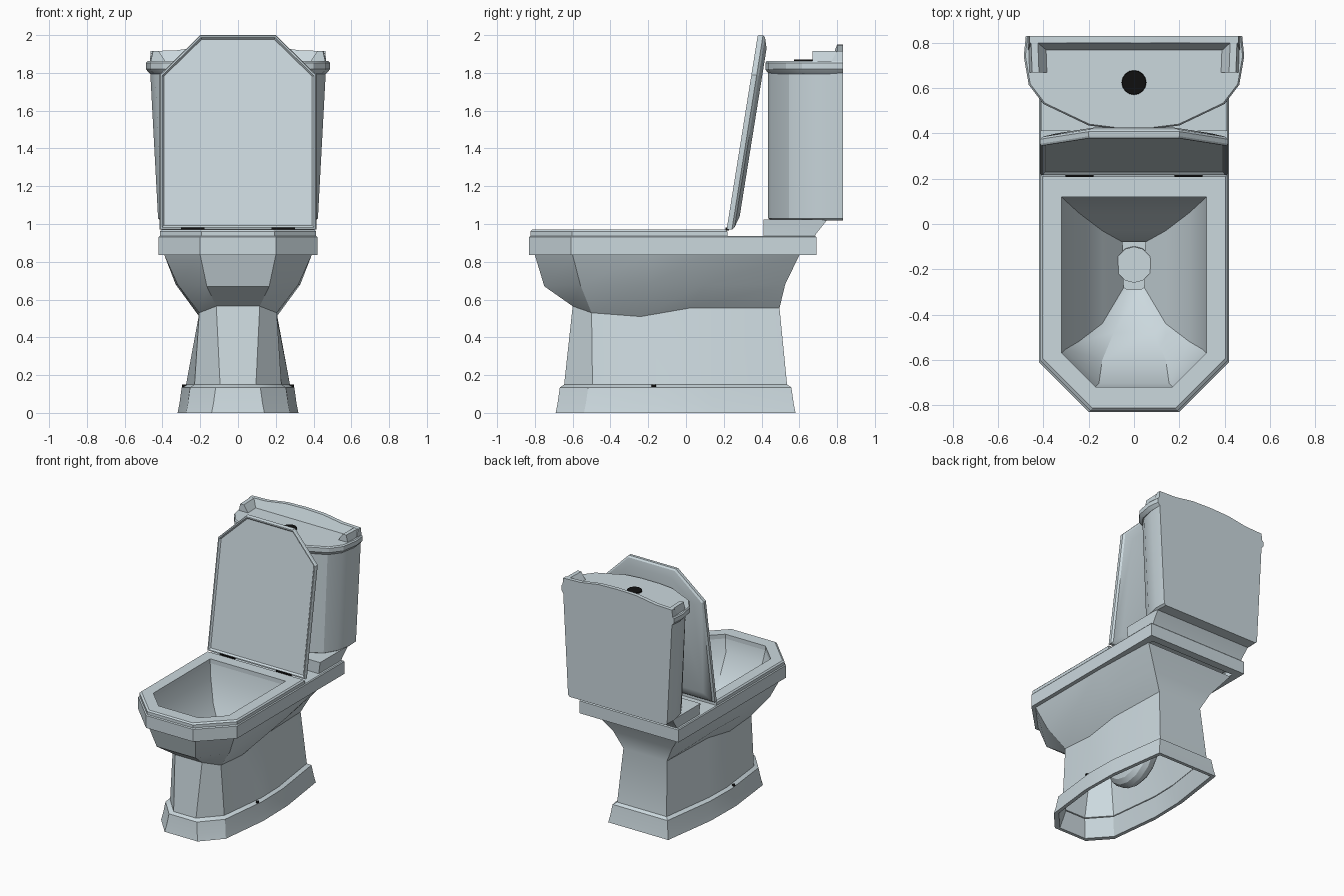
import bpy, bmesh, math
from mathutils import Vector

if "Cube" in bpy.data.objects:
    bpy.data.objects.remove(bpy.data.objects["Cube"])


def material(name, rgb):
    m = bpy.data.materials.new(name)
    m.diffuse_color = (*rgb, 1)
    m.use_nodes = True
    m.node_tree.nodes["Principled BSDF"].inputs["Base Color"].default_value = m.diffuse_color
    return m


CERAMIC = material("pale grey ceramic", (0.60, 0.69, 0.73))
BLACK = material("black fittings", (0.005, 0.005, 0.005))


def loft(name, rings, mat=CERAMIC, caps=(False, False)):
    """Skin a list of equal-length closed rings of 3D points."""
    bm = bmesh.new()
    vs = [[bm.verts.new(p) for p in r] for r in rings]
    n = len(rings[0])
    for a, b in zip(vs, vs[1:]):
        for i in range(n):
            j = (i + 1) % n
            bm.faces.new((a[i], a[j], b[j], b[i]))
    if caps[0]:
        bm.faces.new(vs[0][::-1])
    if caps[1]:
        bm.faces.new(vs[-1])
    bmesh.ops.recalc_face_normals(bm, faces=bm.faces)
    me = bpy.data.meshes.new(name)
    bm.to_mesh(me)
    bm.free()
    me.materials.append(mat)
    ob = bpy.data.objects.new(name, me)
    bpy.context.collection.objects.link(ob)
    bpy.ops.object.select_all(action='DESELECT')
    ob.select_set(True)
    bpy.context.view_layer.objects.active = ob
    bpy.ops.object.shade_smooth_by_angle(angle=math.radians(25))
    return ob


def ring(half, z, grow=0.0, mid=0.0, sx=1.0):
    """Mirror a right-hand outline (front to back); grow pushes it away from mid."""
    zs = z if isinstance(z, (list, tuple)) else [z] * len(half)
    right = [(x * sx + grow, y + (grow if y > mid else -grow), zz)
             for (x, y), zz in zip(half, zs)]
    return right + [(-x, y, zz) for x, y, zz in reversed(right)]


def box(name, x0, x1, y0, y1, z0, z1, mat=CERAMIC, inset=0.0):
    def r(z, d):
        return [(x0 + d, y0, z), (x1 - d, y0, z), (x1 - d, y1, z), (x0 + d, y1, z)]
    return loft(name, [r(z0, 0), r(z1, inset)], mat, (True, True))


def disc(name, c, r, depth, mat):
    def circ(z, s):
        return [(c[0] + s * math.cos(k * math.pi / 8), c[1] + s * math.sin(k * math.pi / 8), z)
                for k in range(16)]
    loft(name, [circ(c[2], r), circ(c[2] + depth, r * 0.95)], mat, (True, True))


# Pedestal with stepped plinth, flaring into the faceted bowl
foot = [(.14, -.69), (.275, -.54), (.32, -.15), (.315, .15), (.255, .58)]
waist = [(.115, -.60), (.205, -.50), (.205, -.24), (.20, .02), (.185, .495)]
belly = [(.165, -.75), (.32, -.56), (.33, -.20), (.32, .10), (.25, .525)]
brim = [(.20, -.80), (.39, -.60), (.39, -.20), (.39, .10), (.37, .60)]
loft("pedestal_and_bowl", [
    ring(foot, .135, -.055), ring(foot, 0, -.025), ring(foot, 0), ring(foot, .05, -.01),
    ring(foot, .135, -.022), ring(foot, .15, -.045),
    ring(waist, [.565, .53, .51, .555, .555]),
    ring(belly, [.67, .68, .68, .68, .68]), ring(brim, .835)])

# Rim, deck and bowl interior
rim = [(.20, -.83), (.42, -.61), (.42, .69)]
hole = [(.17, -.72), (.32, -.57), (.32, .12)]
inner = [(.14, -.60), (.245, -.52), (.245, .05)]
sump = [(.09, -.48), (.14, -.44), (.14, -.03)]
drain = [(.03, -.29), (.045, -.28), (.05, -.08)]
loft("rim_and_bowl_interior", [
    ring(rim, .835, -.06), ring(rim, .835), ring(rim, .93), ring(rim, .937, -.006),
    ring(hole, .937), ring(hole, .84, -.015), ring(inner, .67),
    ring(sump, .54), ring(drain, .42), ring(drain, .33)], caps=(False, True))

# Seat ring
seat = [(.20, -.83), (.42, -.61), (.42, .225)]
loft("seat", [ring(hole, .937), ring(seat, .937, -.006), ring(seat, .96, -.006),
              ring(seat, .97, -.016), ring(hole, .97), ring(hole, .937)])


# Raised seat lid, leaning back
def lid_ring(inset, depth):
    half = [(.415 - inset, .97 + inset), (.415 - inset, 1.79 - inset * .4), (.2 - inset * .4, 2 - inset)]
    pts = [(x, .215 + .165 * (z - .97) / 1.03 + depth, z) for x, z in half]
    return pts + [(-x, y, z) for x, y, z in reversed(pts)]


loft("seat_lid", [lid_ring(.022, .012), lid_ring(.012, 0), lid_ring(.004, 0), lid_ring(0, .008),
                  lid_ring(0, .028), lid_ring(.012, .04), lid_ring(.07, .058)], caps=(True, True))

# Neck joining deck and tank
loft("tank_neck", [[(-x, y0, z), (x, y0, z), (x, y1, z), (-x, y1, z)] for x, y0, y1, z in
                   [(.40, .41, .68, .93), (.40, .41, .69, .95), (.41, .41, .75, 1.025)]],
     caps=(True, True))

# Tank body, bowed in front and tapering downward
tank = [(.07, .435), (.19, .45), (.38, .545), (.44, .635), (.465, .74), (.462, .83)]


def tank_ring(z, s, inset=0):
    return [(x * (s - inset), .83 - (.83 - y) * (1 - inset * 2), z) for x, y, z in ring(tank, z)]


loft("tank", [tank_ring(1.018, .905, .025), tank_ring(1.03, .91), tank_ring(1.81, 1)], caps=(True, True))

# Tank cover with button
cover = [(.08, .42), (.20, .435), (.40, .53), (.465, .615), (.487, .74), (.478, .83)]


def cover_ring(z, s):
    return [(x * s, .83 - (.83 - y) * s, z) for x, y, z in ring(cover, z)]


loft("tank_cover", [cover_ring(1.795, .955), cover_ring(1.81, .985), cover_ring(1.82, 1),
                    cover_ring(1.853, 1), cover_ring(1.862, .985)], caps=(True, True))
disc("flush_button", (0, .625, 1.86), .055, .01, BLACK)

# Raised back ledge with a gentle crown
top = [(.462, 1.915), (.32, 1.92), (.16, 1.945), (0, 1.95), (-.16, 1.945), (-.32, 1.92), (-.462, 1.915)]
ledge = [(-.468, 1.855), (.468, 1.855)] + top
loft("cover_back_ledge", [[(x, .83, z) for x, z in ledge],
                          [(x, .80 if z > 1.9 else .765, z) for x, z in ledge]], caps=(True, True))

# Side arms of the ledge
for side, name in ((1, "right"), (-1, "left")):
    arm = [(.385, 1.855), (.468, 1.855), (.455, 1.915), (.425, 1.915)]
    loft(name + "_cover_arm", [[(side * (x - d), y, z) for x, z in arm]
                               for y, d in ((.67, .005), (.81, 0))], caps=(True, True))
    # Hinge and floor bolt
    hx = side * .24
    box(name + "_hinge", hx - .062, hx + .062, .208, .228, .966, .981, BLACK)
    disc(name + "_floor_bolt", (side * .285, -.17, .138), .012, .012, BLACK)

# Curved outlet pipe inside the pedestal
path = [((0, -.18, .45), 0)] + [((0, -.02 - .16 * math.cos(a), .34 - .16 * math.sin(a)), a)
                                for a in [k * math.pi / 8 for k in range(9)]]
loft("outlet_pipe", [[Vector(c) + .08 * Vector((math.cos(t), math.sin(t) * math.cos(a), math.sin(t) * math.sin(a)))
                      for t in [k * math.pi / 6 for k in range(12)]] for c, a in path], caps=(True, True))
